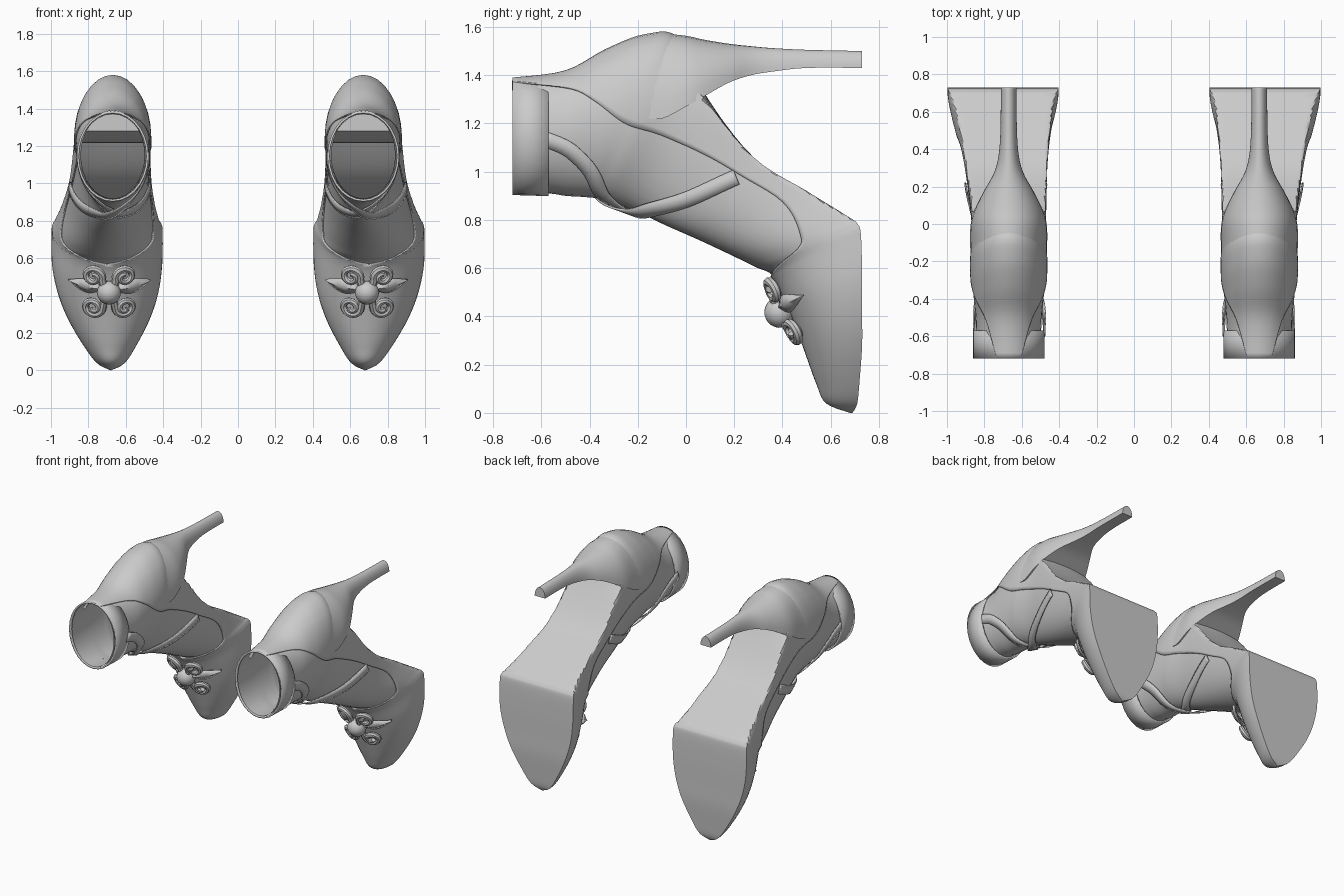
import bpy, bmesh, math
from mathutils import Vector

if "Cube" in bpy.data.objects:
    bpy.data.objects.remove(bpy.data.objects["Cube"])

# Cross-sections from toe to ankle:
# centre x, instep (y,z), sole/back (y,z), half width, opening fraction, flat sole
SECTIONS = [
    (.68, .68, .00, .69, .00, .00, 0, 1), (.68, .58, .04, .71, .04, .075, 0, 1),
    (.685, .54, .12, .72, .14, .145, 0, 1), (.69, .50, .23, .73, .28, .22, 0, 1),
    (.695, .46, .34, .73, .42, .27, 0, 1), (.70, .41, .46, .73, .57, .295, 0, 1),
    (.70, .35, .565, .725, .74, .297, 0, 1), (.70, .28, .60, .71, .785, .29, .42, 1),
    (.70, .20, .64, .67, .815, .275, .58, 1), (.69, .05, .71, .50, .92, .24, .78, 1),
    (.68, -.10, .775, .28, 1.06, .215, .79, 1), (.67, -.22, .83, .08, 1.32, .207, .60, .8),
    (.67, -.35, .875, -.03, 1.555, .207, .45, 0), (.67, -.42, .885, -.17, 1.57, .205, .50, 0),
    (.67, -.50, .89, -.33, 1.51, .195, .66, 0), (.67, -.57, .90, -.50, 1.42, .185, .87, 0),
    (.67, -.72, .91, -.72, 1.39, .18, .97, 0)]
LAST = len(SECTIONS) - 1
CORNER = .75 * math.pi


def spline(rows, u):
    """Smooth interpolation of rows of numbers at position u."""
    n = len(rows) - 1
    i = min(max(int(u), 0), n - 1)
    t = u - i
    a, b, c, d = (rows[min(max(k, 0), n)] for k in range(i - 1, i + 3))
    return [.5 * (2*q + (r-p)*t + (2*p-5*q+4*r-s)*t*t + (3*q-p-3*r+s)*t**3)
            for p, q, r, s in zip(a, b, c, d)]


def profile(phi, flat):
    """Fraction from instep to sole, and relative width."""
    if phi < CORNER:
        a = phi / CORNER * math.pi / 2
        t, s = 1 - math.cos(a), math.sin(a)
    else:
        t, s = 1, (math.pi - phi) / (math.pi - CORNER)
    return (flat*t + (1-flat)*(1-math.cos(phi))/2, flat*s + (1-flat)*math.sin(phi))


def surface(u, phi, inset=0):
    cx, fy, fz, by, bz, w, _, flat = spline(SECTIONS, u)
    t, s = profile(abs(phi), min(max(flat, 0), 1))
    f, b = Vector((0, fy, fz)), Vector((0, by, bz))
    d = (b - f).normalized() * inset
    p = (f + d).lerp(b - d, t)
    p.x = cx + math.copysign(max(w - inset, 0) * s, phi)
    return p


def opening_angle(u):
    row = spline(SECTIONS, u)
    goal, flat = row[6], min(max(row[7], 0), 1)
    if goal <= .001 or u <= 6:
        return 0
    lo, hi = 0, math.pi
    for _ in range(30):
        m = (lo + hi) / 2
        lo, hi = (m, hi) if profile(m, flat)[0] < goal else (lo, m)
    return lo


def make(name, rings, closed=False, caps=False, thick=0, angle=40):
    """Loft point rows into a mesh, and mirror it for the other shoe."""
    bm = bmesh.new()
    vs = [[bm.verts.new(p) for p in r] for r in rings]
    n = len(rings[0])
    for a, b in zip(vs, vs[1:]):
        for j in range(n if closed else n - 1):
            k = (j + 1) % n
            bm.faces.new((a[j], a[k], b[k], b[j]))
    if caps:
        bm.faces.new(vs[0])
        bm.faces.new(vs[-1])
    bmesh.ops.remove_doubles(bm, verts=bm.verts, dist=.0005)
    bmesh.ops.recalc_face_normals(bm, faces=bm.faces)
    me = bpy.data.meshes.new(name)
    bm.to_mesh(me)
    bm.free()
    ob = bpy.data.objects.new(name, me)
    bpy.context.collection.objects.link(ob)
    finish(ob, thick, angle)
    return ob


def finish(ob, thick=0, angle=40):
    bpy.ops.object.select_all(action='DESELECT')
    bpy.context.view_layer.objects.active = ob
    ob.select_set(True)
    bpy.ops.object.shade_smooth_by_angle(angle=math.radians(angle))
    if thick:
        ob.modifiers.new("thickness", 'SOLIDIFY').thickness = thick
    ob.modifiers.new("pair", 'MIRROR').use_clip = False


def ring(u, start, inset=0):
    m = max(CORNER, (start + math.pi) / 2)
    half = [start + (m-start)*i/12 for i in range(12)] + [m + (math.pi-m)*i/4 for i in range(4)]
    phis = half + [math.pi] + [-p for p in reversed(half)]
    pts = [surface(u, p, inset) for p in phis]
    if start == 0:
        pts[-1] = pts[0].copy()
    return pts


# Shoe upper with flat sole, and the closed stocking inside it
steps = [i / 5 for i in range(LAST * 5 + 1)]
make("shoe_upper", [ring(u, opening_angle(u)) for u in steps], thick=.008)
make("stocking", [ring(u, 0, .01) for u in steps if u >= 5])

# Heel: flat breast, rounded back, flowing into the heel cup
HEEL = [(.73, 1.43, 1.50, .042), (.50, 1.43, 1.505, .044), (.36, 1.415, 1.512, .055),
        (.27, 1.40, 1.52, .08), (.18, 1.37, 1.53, .13), (.08, 1.315, 1.546, .18),
        (0, 1.27, 1.563, .203), (-.1, 1.22, 1.572, .206), (-.18, 1.23, 1.568, .2),
        (-.27, 1.28, 1.53, .17)]
rings = []
for i in range((len(HEEL) - 1) * 4 + 1):
    y, zf, zb, w = spline(HEEL, i / 4)
    rings.append([Vector((.67 + w*math.cos(a), y, zf + (zb-zf)*math.sin(a)))
                  for a in (math.pi*k/16 for k in range(17))])
make("heel", rings, closed=True, caps=True)

# Ankle cuff
make("ankle_cuff", [[Vector((.67 + .192*math.cos(a), y, zc + .242*math.sin(a)))
                     for a in (math.tau*k/28 for k in range(28))]
                    for y, zc in ((-.72, 1.145), (-.645, 1.143), (-.57, 1.14))],
     closed=True, thick=.012)

# Crossed instep straps
PATH = [(9.9, 2.0), (10.15, 1.25), (10.6, .65), (11.3, 0), (13.2, -.85), (15.3, -1.5)]
for side, label in ((1, "outer"), (-1, "inner")):
    centres, normals = [], []
    for i in range(41):
        u, phi = spline(PATH, i / 8)
        phi *= side
        p = surface(u, phi)
        n = (surface(u + .02, phi) - surface(u - .02, phi)).cross(
            surface(u, phi + .02) - surface(u, phi - .02)).normalized()
        middle = (surface(u, 0) + surface(u, math.pi)) / 2
        if n.dot(p - middle) < 0:
            n.negate()
        centres.append(p)
        normals.append(n)
    rows = []
    for i, (p, n) in enumerate(zip(centres, normals)):
        tangent = centres[min(i + 1, 40)] - centres[max(i - 1, 0)]
        across = tangent.cross(n).normalized() * .032
        rows.append([p - across + n*.004, p + n*.007, p + across + n*.004])
    make(label + "_strap", rows, thick=.008)

# Toe ornament: central bead, four scrolls and two leaves
CENTRE = Vector((.69, .405, .425))
UP, OUT = Vector((0, -.44, .9)).normalized(), Vector((0, -.9, -.44)).normalized()


def on_toe(x, v, lift=0):
    drop = .3 * (1 - math.sqrt(1 - min(abs(x) / .28, .95)**2))
    return CENTRE + Vector((x, 0, 0)) + UP*v + OUT*(lift - drop)


rings = []
for i in range(13):
    a = math.pi * i / 12
    rings.append([CENTRE + OUT*(.02 + .062*math.cos(a)) + .064*math.sin(a) *
                  (Vector((1, 0, 0))*math.cos(b) + UP*math.sin(b))
                  for b in (math.tau*k/20 for k in range(20))])
make("ornament_bead", rings, closed=True)

for sx in (-1, 1):
    for sv in (-1, 1):
        pts = [on_toe(sx*.02, sv*.02, .02)]
        for i in range(27):
            k = i / 26
            a = math.radians(200 - 480*k) if sv > 0 else math.radians(160 - 480*k)
            r = .052 - .036*k
            pts.append(on_toe(sx*(.085 + r*math.cos(a)), sv*(.09 + r*math.sin(a)), .015 + .015*k))
        rows = []
        for i, p in enumerate(pts):
            t = (pts[min(i+1, len(pts)-1)] - pts[max(i-1, 0)]).normalized()
            e = t.cross(OUT).normalized()
            g = e.cross(t)
            r = .021 - .006*i/len(pts)
            rows.append([p + r*(e*math.cos(b) + g*math.sin(b))
                         for b in (math.tau*j/8 for j in range(8))])
        make("ornament_scroll", rows, closed=True, caps=True)
    rows = []
    for i in range(9):
        k = i / 8
        x, h = sx*(.05 + .165*k), .04*math.sin(math.pi*(.15 + .85*k))
        rows.append([on_toe(x, .02 + h, .006), on_toe(x, .02, .022), on_toe(x, .02 - h, .006)])
    make("ornament_leaf", rows, thick=.008)
